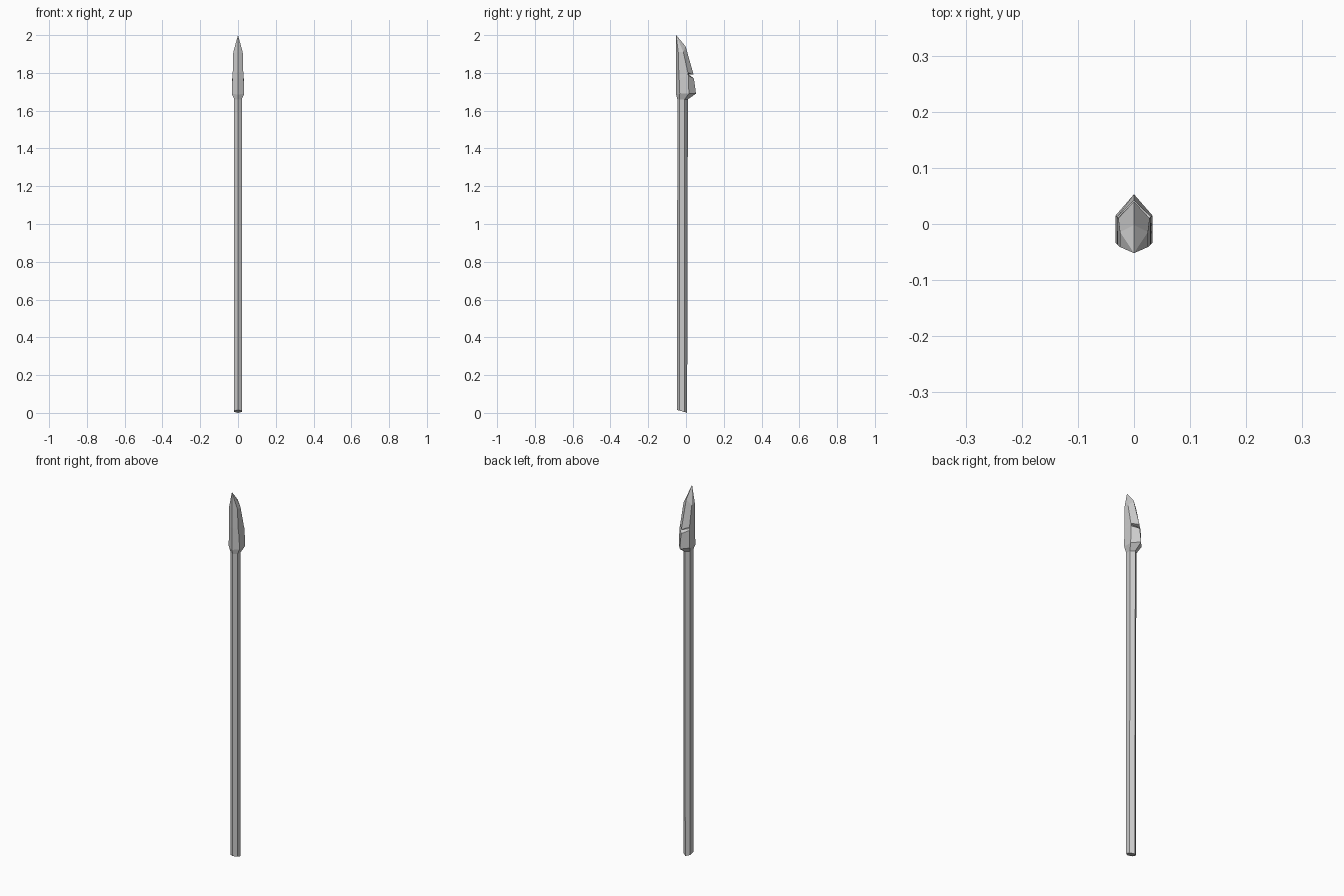
import bpy
import bmesh

if "Cube" in bpy.data.objects:
    bpy.data.objects.remove(bpy.data.objects["Cube"])


def loft(name, rings):
    """Each ring: half width, then (y, z) of front ridge, front side, back side, back ridge."""
    bm = bmesh.new()
    loops = []
    for w, f, fs, bs, b in rings:
        pts = [(0, *f), (w, *fs), (w, *bs), (0, *b), (-w, *bs), (-w, *fs)]
        loops.append([bm.verts.new(p) for p in pts])
    for lo, hi in zip(loops, loops[1:]):
        for i in range(6):
            j = (i + 1) % 6
            bm.faces.new((lo[i], lo[j], hi[j], hi[i]))
    bm.faces.new(loops[0][::-1])
    bm.faces.new(loops[-1])
    bmesh.ops.remove_doubles(bm, verts=bm.verts, dist=0.0005)
    bmesh.ops.recalc_face_normals(bm, faces=bm.faces)
    me = bpy.data.meshes.new(name)
    bm.to_mesh(me)
    bm.free()
    ob = bpy.data.objects.new(name, me)
    bpy.context.collection.objects.link(ob)
    return ob


# Six-sided shaft with a slanted foot
collar = (0.02, (-0.046, 1.66), (-0.034, 1.66), (-0.007, 1.66), (0.01, 1.66))
loft("shaft", [
    (0.02, (-0.047, 0.015), (-0.034, 0.012), (-0.008, 0.005), (0.006, 0.0)),
    collar,
])

# Faceted head: swollen base, notch, hooked barb and leaning point
tip = (-0.052, 2.0)
loft("spear_head", [
    collar,
    (0.033, (-0.052, 1.685), (-0.033, 1.69), (0.015, 1.69), (0.053, 1.69)),
    (0.030, (-0.052, 1.77), (-0.036, 1.77), (0.013, 1.785), (0.042, 1.77)),
    (0.029, (-0.052, 1.795), (-0.037, 1.79), (0.011, 1.793), (0.010, 1.795)),
    (0.028, (-0.052, 1.805), (-0.038, 1.80), (0.010, 1.801), (0.040, 1.791)),
    (0.025, (-0.052, 1.91), (-0.041, 1.91), (-0.014, 1.91), (-0.002, 1.94)),
    (0.0, tip, tip, tip, tip),
])
